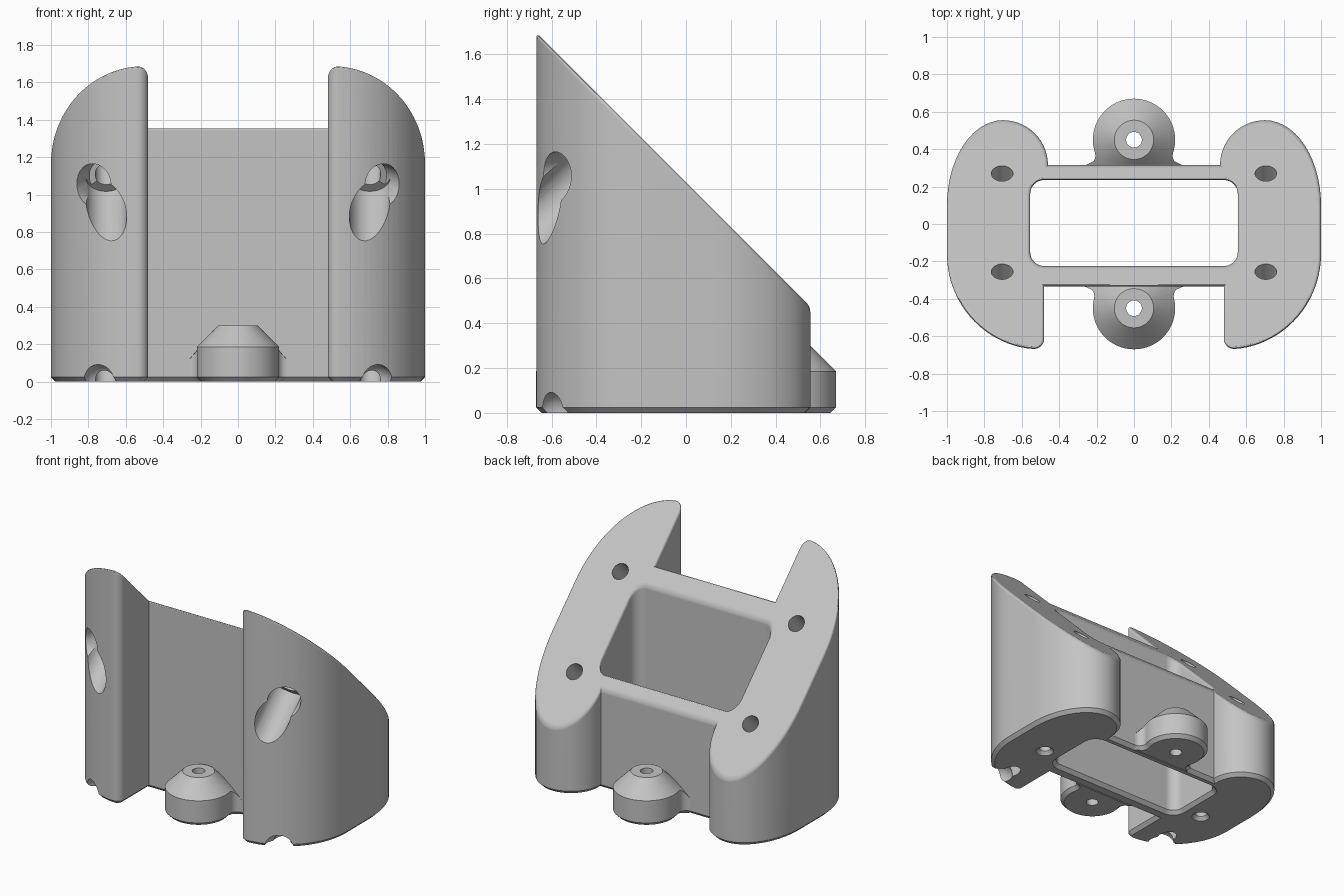
import bpy, bmesh
from math import sin, cos, radians, degrees, atan2, sqrt
from mathutils import Vector, Matrix

if "Cube" in bpy.data.objects:
    bpy.data.objects.remove(bpy.data.objects["Cube"], do_unlink=True)

SLOPE = 1.03      # sloped top is z = SLOPE - y
CHAMFER = 0.025
FILLET = 0.018


def arc(cx, cy, rx, ry, start, end, steps):
    out = []
    for i in range(steps + 1):
        a = radians(start + (end - start) * i / steps)
        out.append((cx + rx * cos(a), cy + ry * sin(a)))
    return out


def clean(outline):
    """Outline as vectors without repeated points."""
    pts = []
    for p in map(Vector, outline):
        if not pts or (p - pts[-1]).length > 1e-4:
            pts.append(p)
    if (pts[0] - pts[-1]).length < 1e-4:
        pts.pop()
    return pts


def inset(pts, d):
    """Offset a counter-clockwise outline inwards; points on the centre plane stay on it."""
    out = []
    for i, p in enumerate(pts):
        e1 = (p - pts[i - 1]).normalized()
        e2 = (pts[(i + 1) % len(pts)] - p).normalized()
        n1, n2 = Vector((-e1.y, e1.x)), Vector((-e2.y, e2.x))
        q = p + (n1 + n2) * d / (1 + n1.dot(n2))
        if abs(p.x) < 1e-6:
            q.x = 0
        out.append(q)
    return out


def to_object(name, bm):
    mesh = bpy.data.meshes.new(name)
    bm.to_mesh(mesh)
    bm.free()
    ob = bpy.data.objects.new(name, mesh)
    bpy.context.scene.collection.objects.link(ob)
    return ob


def loft(name, rings, closed=False):
    """Skin rings of 3D points; cap the ends or join the last ring to the first."""
    bm = bmesh.new()
    loops = [[bm.verts.new(p) for p in ring] for ring in rings]
    n = len(loops[0])
    for a, b in zip(loops, loops[1:] + (loops[:1] if closed else [])):
        for i in range(n):
            j = (i + 1) % n
            bm.faces.new((a[i], a[j], b[j], b[i]))
    if not closed:
        bm.faces.new(loops[0][::-1])
        bm.faces.new(loops[-1])
    return to_object(name, bm)


def rod(name, a, b, r1, r2):
    """Cylinder or cone from point a to point b."""
    a, b = Vector(a), Vector(b)
    axis = b - a
    m = Matrix.Translation((a + b) / 2) @ axis.to_track_quat('Z', 'Y').to_matrix().to_4x4()
    bm = bmesh.new()
    bmesh.ops.create_cone(bm, cap_ends=True, segments=32, radius1=r1, radius2=r2,
                          depth=axis.length, matrix=m)
    return to_object(name, bm)


def ball(name, centre, r):
    bm = bmesh.new()
    bmesh.ops.create_uvsphere(bm, u_segments=32, v_segments=20, radius=r,
                              matrix=Matrix.Translation(centre))
    return to_object(name, bm)


def cut(ob, tool):
    """Subtract the tool, taking the first solver that gives a whole result."""
    tool.hide_render = True
    mod = ob.modifiers.new("cut", 'BOOLEAN')
    mod.operation, mod.object = 'DIFFERENCE', tool
    for solver in ('MANIFOLD', 'EXACT', 'FLOAT'):
        mod.solver = solver
        bpy.context.view_layer.update()
        graph = bpy.context.evaluated_depsgraph_get()
        result = bpy.data.meshes.new_from_object(ob.evaluated_get(graph))
        if len(result.polygons) > 0.7 * len(ob.data.polygons):
            ob.data = result
            break
    ob.modifiers.remove(mod)
    bpy.data.objects.remove(tool, do_unlink=True)


# Half body: wing and half walls around the window, chamfered foot, rounded sloped top
half = [(0, -0.335), (0.48, -0.335)]
half += arc(0.535, -0.613, 0.055, 0.055, 180, 270, 6)
half += arc(0.5, -0.16, 0.5, 0.51, -82, 0, 20)
half += arc(0.70, 0.10, 0.30, 0.455, 0, 90, 14)
half += arc(0.70, 0.315, 0.24, 0.24, 90, 180, 14)
half += [(0, 0.315), (0, 0.235)]
half += arc(0.48, 0.16, 0.075, 0.075, 90, 0, 8)
half += arc(0.48, -0.15, 0.075, 0.075, 0, -90, 8)
half += [(0, -0.225)]
half = clean(half)
rings = [[(p.x, p.y, 0) for p in inset(half, CHAMFER)],
         [(p.x, p.y, CHAMFER) for p in half]]
for k in range(5):
    a = radians(90 * k / 4)
    drop = FILLET * sqrt(2) * (1 - sin(a))
    rings.append([(p.x, p.y, SLOPE - p.y - drop) for p in inset(half, FILLET * (1 - cos(a)))])
body = loft("bracket_body", rings)

# Screw bores square to the slope, with head pockets and foot holes
X = 0.705
for y in (0.27, -0.255):
    z = SLOPE - y
    cut(body, rod("bore", (X, y + 0.1, z + 0.1), (X, y - 0.85, z - 0.85), 0.058, 0.058))
cut(body, rod("head_pocket", (X, -0.445, 1.095), (X, -0.80, 0.74), 0.11, 0.11))
cut(body, rod("pocket_flare", (0.71, -0.45, 1.09), (0.86, -0.75, 1.01), 0.095, 0.13))
cut(body, ball("foot_notch", (0.735, -0.58, 0), 0.095))
cut(body, rod("foot_hole", (X, -0.12, -0.05), (X, -0.12, 0.2), 0.04, 0.04))
cut(body, rod("foot_countersink", (X, -0.12, -0.01), (X, -0.12, 0.025), 0.07, 0.04))

# Open the centre plane so the mirrored halves join
bm = bmesh.new()
bm.from_mesh(body.data)
seam = [f for f in bm.faces if all(abs(v.co.x) < 1e-4 for v in f.verts)]
bmesh.ops.delete(bm, geom=seam, context='FACES')
bm.to_mesh(body.data)
bm.free()
body.modifiers.new("mirror", 'MIRROR')

# Conical screw lugs at front and back, blended into the walls
BLEND, LUG_R, LUG_Y = 0.05, 0.22, 0.45
RIM, HOLE, LUG_TOP = 0.105, 0.042, 0.30
lugs = []
for name, side, wall in (("front_lug", -1, 0.335), ("back_lug", 1, 0.315)):
    h = LUG_Y - wall
    dy = h - BLEND
    dx = sqrt((LUG_R + BLEND) ** 2 - dy ** 2)
    t = degrees(atan2(dy, dx))
    shape = arc(0, 0, LUG_R, LUG_R, 180 - t, 360 + t, 48)
    shape += arc(dx, dy, BLEND, BLEND, 180 + t, 90, 8)
    shape += [(dx * (1 - i / 8), h + 0.04) for i in range(17)]
    shape += arc(-dx, dy, BLEND, BLEND, 90, -t, 8)
    shape = clean(shape)
    rims = [[p.normalized() * r for p in shape] for r in (RIM, HOLE)]
    rings = [[(p.x, p.y, 0) for p in inset(shape, CHAMFER)],
             [(p.x, p.y, CHAMFER) for p in shape],
             [(p.x, p.y, LUG_TOP + RIM - p.length) for p in shape]]
    rings += [[(p.x, p.y, LUG_TOP) for p in rim] for rim in rims]
    rings.append([(p.x, p.y, 0) for p in rims[1]])
    rings = [[(-side * x, side * (LUG_Y - y), z) for x, y, z in ring] for ring in rings]
    lugs.append(loft(name, rings, closed=True))

# Single plain grey finish, smooth curves and crisp edges
grey = bpy.data.materials.new("plain_grey")
grey.use_nodes = True
colour = (0.55, 0.55, 0.55, 1)
grey.diffuse_color = colour
grey.node_tree.nodes["Principled BSDF"].inputs["Base Color"].default_value = colour
for ob in [body] + lugs:
    ob.data.materials.clear()
    ob.data.materials.append(grey)
    bpy.ops.object.select_all(action='DESELECT')
    ob.select_set(True)
    bpy.context.view_layer.objects.active = ob
    bpy.ops.object.shade_smooth_by_angle(angle=radians(30))
    ob.modifiers.new("weighted_normals", 'WEIGHTED_NORMAL').keep_sharp = True
